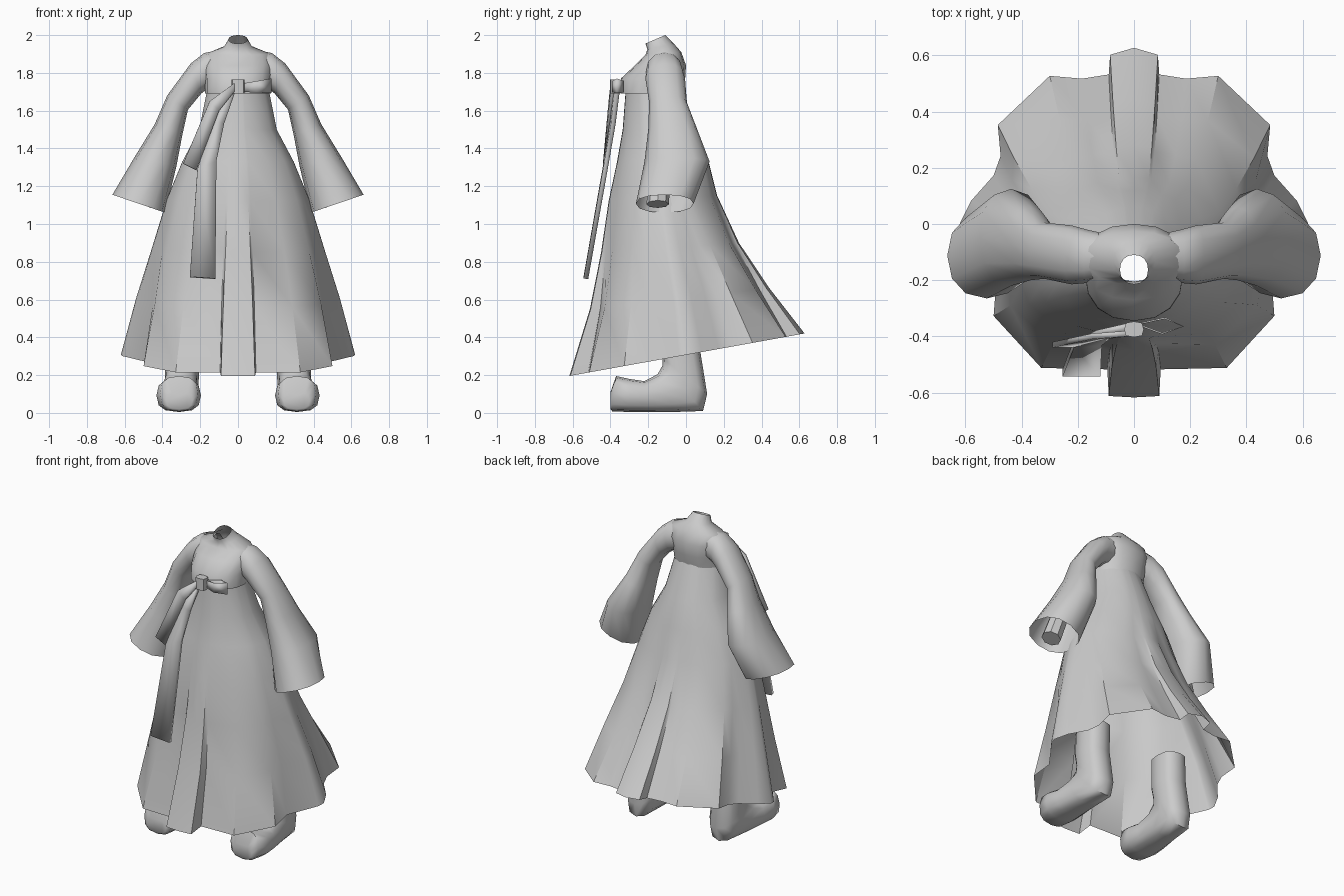
import bpy, bmesh, math
from mathutils import Vector as V

if "Cube" in bpy.data.objects:
    bpy.data.objects.remove(bpy.data.objects["Cube"])


def finish(name, bm, angle=40, mirror=False, thick=0):
    bmesh.ops.recalc_face_normals(bm, faces=bm.faces)
    me = bpy.data.meshes.new(name)
    bm.to_mesh(me)
    bm.free()
    for p in me.polygons:
        p.use_smooth = True
    me.set_sharp_from_angle(angle=math.radians(angle))
    ob = bpy.data.objects.new(name, me)
    bpy.context.collection.objects.link(ob)
    if mirror:
        ob.modifiers.new("mirror", 'MIRROR').use_mirror_merge = False
    if thick:
        m = ob.modifiers.new("thickness", 'SOLIDIFY')
        m.thickness, m.offset = thick, 0
    return ob


def ring(a, b, w, n=12, p=1.0):
    """Closed section spanning a to b, with half-width vector w."""
    a, b, w = V(a), V(b), V(w)
    pts = []
    for i in range(n):
        t = 2 * math.pi * i / n
        c, s = math.cos(t), math.sin(t)
        c = math.copysign(abs(c) ** p, c)
        s = math.copysign(abs(s) ** p, s)
        pts.append((a + b) / 2 + (a - b) / 2 * c + w * s)
    return pts


def loft(name, rings, caps=(False, False), **kw):
    bm = bmesh.new()
    rows = [[bm.verts.new(p) for p in r] for r in rings]
    n = len(rows[0])
    for lo, hi in zip(rows, rows[1:]):
        for i in range(n):
            j = (i + 1) % n
            bm.faces.new((lo[i], lo[j], hi[j], hi[i]))
    for row, cap in zip((rows[0], rows[-1]), caps):
        if cap:
            bm.faces.new(row)
    return finish(name, bm, **kw)


# Skirt: round at the waist, blending into the pleated hem outline
half = [(0, -.62), (.09, -.615), (.095, -.52), (.33, -.515), (.5, -.33),
        (.49, -.2), (.61, -.04), (.62, 0), (.58, .08), (.5, .17), (.475, .24),
        (.485, .35), (.3, .525), (.185, .515), (.09, .53), (.085, .6), (0, .625)]
hem = half + [(-x, y) for x, y in half[-2:0:-1]]
# front z, back z, front y, back y, half width, pleat strength
levels = [(1.70, 1.70, -.32, -.02, .165, 0), (1.5, 1.5, -.335, .06, .205, 0),
          (1.33, 1.33, -.365, .12, .295, 0), (1.12, 1.15, -.41, .165, .375, .1),
          (.85, .90, -.45, .28, .455, .35), (.55, .66, -.51, .44, .54, .7),
          (.195, .42, -.62, .625, .62, 1)]
rings = []
for zf, zb, yf, yb, rx, k in levels:
    row = []
    for x, y in hem:
        u = V((x / .62, y / .6225))
        u = u.normalized().lerp(u, k)
        f = (u.y + 1) / 2
        row.append(V((u.x * rx, yf + (yb - yf) * f, zf + (zb - zf) * f)))
    rings.append(row)
loft("skirt", rings, angle=38)

# Jacket body with its narrow open collar: front y/z, back y/z, half width
body = [(-.345, 1.69, -.02, 1.69, .175), (-.345, 1.77, -.005, 1.76, .175),
        (-.27, 1.84, 0, 1.84, .185), (-.215, 1.895, -.025, 1.91, .17),
        (-.205, 1.925, -.06, 1.95, .075), (-.215, 1.955, -.11, 2.0, .05)]
loft("jacket_body", [ring((0, yf, zf), (0, yb, zb), (w, 0, 0), 16, .9)
                     for yf, zf, yb, zb, w in body], angle=60)

# Wide sleeves: outer x/z, inner x/z, front y, back y
sleeve = [(.08, 1.925, .08, 1.74, -.19, -.04), (.18, 1.905, .155, 1.72, -.21, -.02),
          (.25, 1.85, .195, 1.69, -.215, -.005), (.375, 1.68, .265, 1.605, -.195, .005),
          (.44, 1.53, .295, 1.47, -.2, .06), (.55, 1.35, .325, 1.31, -.22, .125),
          (.665, 1.155, .385, 1.06, -.265, .04)]
loft("sleeve", [ring((ox, (f + b) / 2, oz), (ix, (f + b) / 2, iz),
                     (0, (b - f) / 2, 0), 12, .9)
                for ox, oz, ix, iz, f, b in sleeve], angle=60, mirror=True)

# Wrists seen inside the sleeves
loft("wrist", [ring((.48, -.13, 1.38), (.38, -.13, 1.34), (0, .05, 0), 8),
               ring((.57, -.15, 1.125), (.46, -.15, 1.085), (0, .06, 0), 8)],
     caps=(True, True), mirror=True)

# Boots: upper y/z, lower y/z, half width, centre x
boot = [(-.40, .11, -.40, .02, .07, .31), (-.37, .195, -.39, .008, .10, .312),
        (-.30, .18, -.30, .005, .118, .314), (-.22, .168, -.21, .005, .108, .312),
        (-.15, .205, -.06, .005, .095, .307), (-.125, .25, .09, .01, .09, .30),
        (-.125, .29, .112, .1, .09, .297), (-.14, .35, .075, .33, .088, .295),
        (-.135, .52, .075, .52, .085, .29)]
loft("boot", [ring((x, ya, za), (x, yb, zb), (w, 0, 0), 12, .75)
              for ya, za, yb, zb, w, x in boot],
     caps=(True, True), angle=60, mirror=True)


def ribbon(name, pairs, thick=.02):
    """Flat strip through pairs of edge points."""
    bm = bmesh.new()
    rows = [[bm.verts.new(p) for p in pr] for pr in pairs]
    for a, b in zip(rows, rows[1:]):
        bm.faces.new((a[0], a[1], b[1], b[0]))
    return finish(name, bm, thick=thick)


# Tie: two hanging ribbons, a bow loop and the knot
ribbon("long_ribbon", [((-.02, -.365, 1.74), (-.02, -.365, 1.69)),
                       ((-.13, -.39, 1.55), (-.075, -.385, 1.53)),
                       ((-.215, -.43, 1.29), (-.115, -.42, 1.33)),
                       ((-.255, -.53, .72), (-.12, -.53, .71))], .025)
ribbon("short_ribbon", [((-.02, -.39, 1.745), (-.02, -.39, 1.70)),
                        ((-.15, -.40, 1.65), (-.10, -.40, 1.60)),
                        ((-.29, -.43, 1.32), (-.22, -.43, 1.285))])
loop = [(.02, -.36), (.10, -.39), (.175, -.365), (.11, -.335), (.02, -.355)]
ribbon("bow_loop", [((x, y, 1.74 + .17 * x), (x, y, 1.70 - .04 * x))
                    for x, y in loop], .006)
loft("knot", [ring((-.035, -.375, z), (.035, -.375, z), (0, .028, 0), 8, .6)
              for z in (1.69, 1.765)], caps=(True, True))
